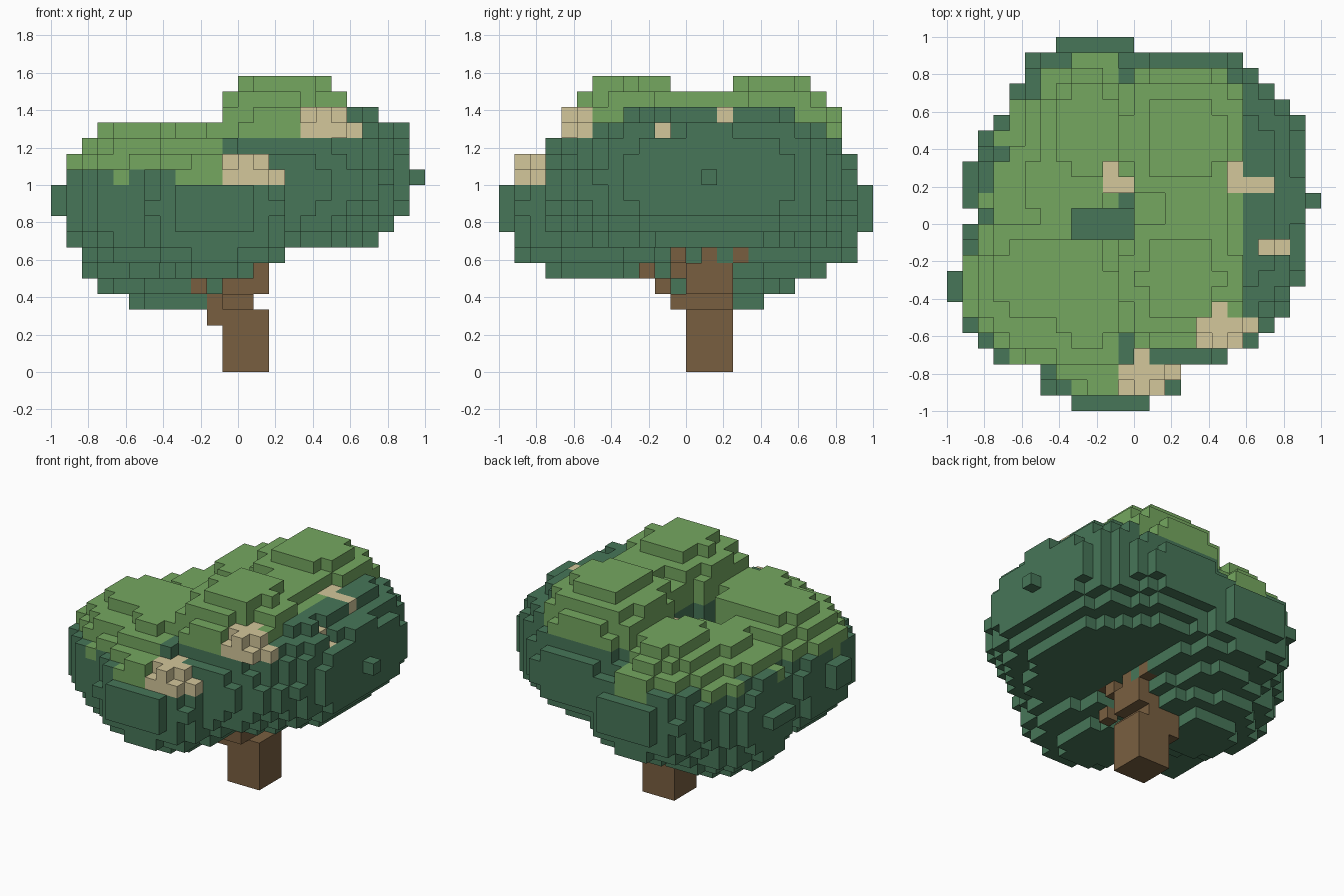
import bpy
import bmesh
from mathutils import Vector

if "Cube" in bpy.data.objects:
    bpy.data.objects.remove(bpy.data.objects["Cube"], do_unlink=True)

CELL = 1 / 12  # block size


def srgb(r, g, b):
    return tuple(((c / 255 + 0.055) / 1.055) ** 2.4 for c in (r, g, b)) + (1,)


def material(name, color):
    m = bpy.data.materials.new(name)
    m.use_nodes = True
    m.diffuse_color = color
    bsdf = m.node_tree.nodes["Principled BSDF"]
    bsdf.inputs["Base Color"].default_value = color
    bsdf.inputs["Roughness"].default_value = 0.9
    return m


def box(x0, x1, y0, y1, z0, z1):
    return {(x, y, z) for x in range(x0, x1) for y in range(y0, y1) for z in range(z0, z1)}


def blob(center, radii, p=2.0):
    """Blocks inside an ellipsoid; a higher p squares it off."""
    cells = set()
    for c in box(-12, 12, -12, 12, 4, 19):
        d = sum((abs(c[i] + 0.5 - center[i]) / radii[i]) ** p for i in range(3))
        if d <= 1:
            cells.add(c)
    return cells


# Low side of the crown: four rounded masses and two caps
crown = blob((-6.0, -3.7, 10.9), (5.6, 5.7, 5.3))
crown |= blob((-1.5, -6.0, 10.5), (6.1, 6.1, 4.6))
crown |= blob((-4.3, 2.4, 9.5), (6.3, 6.2, 5.6))
crown |= blob((-2.5, 6.0, 10.5), (6.1, 6.1, 4.6))
crown |= blob((-3.0, -4.6, 11.5), (3.8, 5.8, 4.9))
crown |= blob((-3.0, 6.0, 11.5), (3.8, 5.0, 4.9))

# High side: a broad shoulder, two side masses and two high caps
crown |= {c for c in blob((3.8, 1.4, 12.6), (7.71, 9.2, 5.0), 2.4) if c[0] >= 0}
crown |= blob((3.5, -3.0, 12.0), (6.2, 6.2, 4.3))
crown |= blob((3.5, 5.0, 12.0), (6.5, 6.3, 4.4))
crown |= blob((3.0, -3.5, 13.5), (5.0, 5.0, 5.5), 2.4)
crown |= blob((3.1, 5.5, 13.5), (5.0, 4.9, 5.5), 2.4)

# Hollow between the masses
crown -= box(-4, 0, -1, 1, 12, 19) | box(-2, -1, -3, -1, 13, 19)

# Blossom clusters, open to the sky
blossom = set()
for b in [(-1, 2, -11, -9, 12, 13), (2, 3, -10, -9, 12, 13),
          (-1, 2, -10, -9, 13, 14), (0, 1, -11, -8, 13, 14),
          (4, 7, -8, -6, 15, 16), (7, 8, -7, -6, 15, 16),
          (4, 7, -7, -6, 16, 17), (5, 6, -8, -5, 16, 17),
          (9, 10, -2, -1, 14, 15), (8, 9, -2, -1, 15, 16),
          (6, 9, 2, 3, 16, 17), (6, 7, 3, 4, 16, 17),
          (-2, 0, 2, 3, 13, 15), (-2, -1, 3, 4, 13, 15)]:
    blossom |= box(*b)
for x, y, z in blossom:
    crown -= box(x, x + 1, y, y + 1, z, 19)

# Trunk with short branches
trunk = set()
for b in [(-1, 2, 0, 3, 0, 4), (-2, 1, 0, 3, 3, 5), (-1, 1, -1, 3, 4, 5),
          (-1, 1, 0, 3, 5, 6), (-1, 1, -1, 3, 6, 7), (1, 2, 0, 3, 5, 7),
          (-3, -2, -2, -1, 5, 6), (0, 1, -3, -2, 6, 7), (1, 2, -2, -1, 8, 9),
          (1, 2, -1, 0, 7, 8), (1, 2, 1, 2, 7, 8), (1, 2, 3, 4, 7, 8)]:
    trunk |= box(*b)
crown -= trunk


# Upper leaves are light with a ragged lower edge, except on the outer shoulder
def is_light(c):
    x, y, z = c
    if x < -1:
        return z >= 13 or (z == 12 and (x in (-8, -4, -3, -2) or y in (-5, 1, 5)))
    return x < 7 and y < 10 and z >= 15


light = {c for c in crown if is_light(c)}
dark = crown - light
solid = crown | trunk | blossom

# Axis of each face and the two axes that span it
AXES = [(0, 1, 2), (1, 2, 0), (2, 0, 1)]


def build(name, cells, mat):
    """Mesh the outer faces of a set of blocks."""
    bm = bmesh.new()
    verts = {}

    def vert(p):
        if p not in verts:
            verts[p] = bm.verts.new(Vector(p) * CELL)
        return verts[p]

    for c in sorted(cells):
        for a, u, v in AXES:
            for side in (0, 1):
                n = list(c)
                n[a] += 2 * side - 1
                if tuple(n) in solid:
                    continue
                ring = []
                for du, dv in ((0, 0), (1, 0), (1, 1), (0, 1)):
                    q = list(c)
                    q[a] += side
                    q[u] += du
                    q[v] += dv
                    ring.append(vert(tuple(q)))
                bm.faces.new(ring if side else ring[::-1])
    # Merge coplanar block faces into larger flats
    bmesh.ops.dissolve_limit(bm, angle_limit=0.01, verts=bm.verts[:], edges=bm.edges[:])
    bmesh.ops.triangulate(bm, faces=[f for f in bm.faces if len(f.verts) > 4])
    mesh = bpy.data.meshes.new(name)
    bm.to_mesh(mesh)
    bm.free()
    mesh.materials.append(mat)
    obj = bpy.data.objects.new(name, mesh)
    bpy.context.scene.collection.objects.link(obj)
    return obj


build("trunk", trunk, material("brown bark", srgb(121, 95, 64)))
build("dark_leaves", dark, material("dark green", srgb(71, 118, 88)))
build("light_leaves", light, material("light green", srgb(117, 167, 96)))
build("blossom_clusters", blossom, material("tan", srgb(211, 199, 155)))
